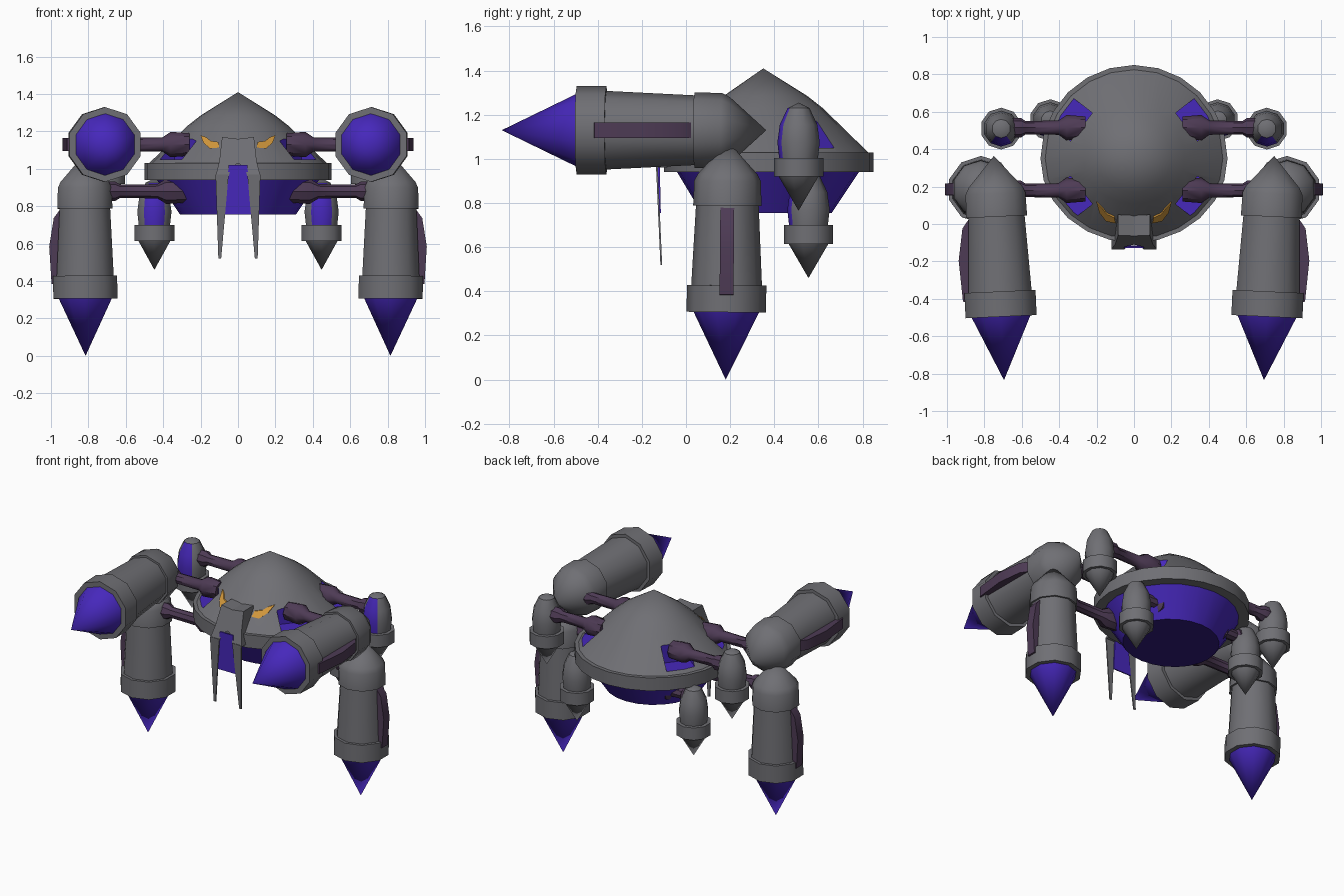
import bpy, bmesh, math
from mathutils import Matrix, Vector

if "Cube" in bpy.data.objects:
    bpy.data.objects.remove(bpy.data.objects["Cube"])

COLOURS = {
    "grey_shell": (0.16, 0.16, 0.175),
    "violet_blue": (0.062, 0.021, 0.5),
    "plum_joint": (0.075, 0.043, 0.09),
    "amber_eye": (0.64, 0.31, 0.045),
    "deep_blue": (0.03, 0.011, 0.2),
}
GREY, BLUE, PLUM, AMBER, DEEP = range(5)
materials = []
for label, rgb in COLOURS.items():
    m = bpy.data.materials.new(label)
    m.use_nodes = True
    m.diffuse_color = (*rgb, 1)
    node = m.node_tree.nodes["Principled BSDF"]
    node.inputs["Base Color"].default_value = (*rgb, 1)
    node.inputs["Roughness"].default_value = 0.8
    materials.append(m)
parts = []


def finish(bm, name, mirror=True):
    """Turn a bmesh into an object, mirrored across the middle if wanted."""
    bmesh.ops.recalc_face_normals(bm, faces=bm.faces)
    mesh = bpy.data.meshes.new(name)
    bm.to_mesh(mesh)
    bm.free()
    for m in materials:
        mesh.materials.append(m)
    ob = bpy.data.objects.new(name, mesh)
    bpy.context.collection.objects.link(ob)
    if mirror:
        mod = ob.modifiers.new("mirror", 'MIRROR')
        mod.use_mirror_merge = False
    parts.append(ob)
    return ob


def revolve(bm, profile, sides, matrix=Matrix(), rule=lambda c: GREY):
    """Spin (radius, height) points round z; rule picks colour by local centre."""
    rings = []
    for r, z in profile:
        if r == 0:
            rings.append([bm.verts.new((0, 0, z))] * sides)
        else:
            rings.append([bm.verts.new((r * math.sin(a), -r * math.cos(a), z))
                          for a in (math.tau * i / sides for i in range(sides))])
    for low, high in zip(rings, rings[1:]):
        for i in range(sides):
            j = (i + 1) % sides
            quad = list(dict.fromkeys((low[i], low[j], high[j], high[i])))
            face = bm.faces.new(quad)
            face.material_index = rule(face.calc_center_median())
    bmesh.ops.transform(bm, matrix=matrix, verts=list({v for ring in rings for v in ring}))


def prism(bm, points, push, colour, matrix=Matrix()):
    """Extrude a polygon along a vector."""
    base = [bm.verts.new(matrix @ Vector(p)) for p in points]
    top = [bm.verts.new(matrix @ (Vector(p) + Vector(push))) for p in points]
    faces = [bm.faces.new(base), bm.faces.new(top[::-1])]
    n = len(base)
    for i in range(n):
        j = (i + 1) % n
        faces.append(bm.faces.new((base[i], top[i], top[j], base[j])))
    for f in faces:
        f.material_index = colour


# Body: domed shell over a tapered bowl, flattened a little at the front
MID = 0.35


def body(name, profile, rule):
    bm = bmesh.new()
    revolve(bm, profile, 24, rule=rule)
    for v in bm.verts:
        v.co.y = MID + v.co.y * (0.9 if v.co.y < 0 else 1)
    return finish(bm, name, False)


dome = body("dome_shell", [(0, 1.41), (0.2, 1.285), (0.27, 1.23), (0.475, 1.03),
                           (0.5, 1.03), (0.5, 0.94), (0, 0.94)], lambda c: GREY)
body("bowl", [(0, 0.95), (0.44, 0.95), (0.31, 0.755), (0, 0.755)],
     lambda c: DEEP if c.z < 0.76 else BLUE)

# Windows cut in the dome around the upper joints
bm = bmesh.new()
for side in (1, -1):
    turn = Matrix.Translation((0, MID, 0)) @ Matrix.Rotation(side * math.radians(38), 4, 'Z')
    a, b = -0.135 * side, 0.055 * side
    prism(bm, [(0.325, a, 1.05), (0.7, a, 1.05), (0.7, b, 1.05), (0.325, b, 1.05)],
          (0, 0, 0.4), BLUE, turn)
cutter = finish(bm, "window_cutter")
parts.remove(cutter)
cutter.hide_render = True
cutter.hide_set(True)
cutter.display_type = 'WIRE'
cut = dome.modifiers.new("windows", 'BOOLEAN')
cut.operation = 'DIFFERENCE'
cut.solver = 'EXACT'
cut.object = cutter


# Large limbs: pointed barrel with collars and an outer fin
def limb(name, tip, end, size):
    tip, end = Vector(tip), Vector(end)
    z = (end - tip).normalized()
    x = Vector((1, 0, 0))
    x = (x - z * x.dot(z)).normalized()
    y = z.cross(x)
    m = Matrix.Translation(tip) @ Matrix((x, y, z)).transposed().to_4x4() @ Matrix.Scale(size, 4)
    bm = bmesh.new()
    revolve(bm, [(0, 0), (0.165, 0.34), (0.2, 0.34), (0.2, 0.475), (0.178, 0.475),
                 (0.158, 0.875), (0.172, 0.875), (0.168, 1.0), (0.15, 1.035), (0, 1.2)],
            10, m, lambda c: BLUE if c.z < 0.3 else GREY)
    finish(bm, name)
    bm = bmesh.new()
    prism(bm, [(0.14, -0.035, 0.41), (0.2, -0.035, 0.43), (0.213, -0.035, 0.65),
               (0.185, -0.035, 0.82), (0.14, -0.035, 0.88)], (0, 0.07, 0), PLUM, m)
    finish(bm, name + "_fin")


limb("front_cannon", (0.695, -0.835, 1.13), (0.75, 0.37, 1.13), 1.0)
limb("front_leg", (0.815, 0.18, 0.0), (0.82, 0.19, 1.08), 0.9)


# Small rear pods with a blue front panel
def pod(name, x, y, z):
    bm = bmesh.new()
    revolve(bm, [(0, 0), (0.09, 0.155), (0.112, 0.155), (0.112, 0.24), (0.088, 0.24),
                 (0.096, 0.31), (0.085, 0.39), (0.05, 0.465), (0, 0.49)], 10,
            Matrix.Translation((x, y, z)),
            lambda c: BLUE if 0.25 < c.z < 0.45 and c.y < -2 * abs(c.x) else GREY)
    finish(bm, name)


pod("upper_rear_pod", 0.71, 0.51, 0.765)
pod("lower_rear_pod", 0.447, 0.555, 0.46)


# Joints: a socket, a thin rod and a flared end, running outwards
def joint(name, x0, x1, y, z):
    n = x1 - x0
    bm = bmesh.new()
    revolve(bm, [(0, 0), (0.06, 0), (0.068, 0.25 * n), (0.038, 0.36 * n),
                 (0.036, 0.8 * n), (0.052, 0.86 * n), (0.052, n), (0, n)], 8,
            Matrix.Translation((x0, y, z)) @ Matrix.Rotation(math.pi / 2, 4, 'Y'),
            lambda c: PLUM)
    finish(bm, name)


joint("upper_front_joint", 0.26, 0.66, 0.18, 1.13)
joint("upper_rear_joint", 0.26, 0.66, 0.515, 1.13)
joint("lower_front_joint", 0.27, 0.72, 0.18, 0.88)
joint("lower_rear_joint", 0.22, 0.4, 0.545, 0.86)

# Face mask: brow block, long tusks and the blue strip between them
bm = bmesh.new()
brow = [(0, 1.16), (0.085, 1.17), (0.1, 1.04), (0.12, 0.96), (0.05, 0.96), (0.035, 1.01), (0, 1.03)]
prism(bm, [(x, -0.06 - (1.17 - z) * 0.36, z) for x, z in brow], (0, 0.11, 0), GREY)
finish(bm, "brow")
bm = bmesh.new()
prism(bm, [(0.05, -0.136, 0.97), (0.12, -0.136, 0.97), (0.105, -0.116, 0.52),
           (0.09, -0.116, 0.52)], (0, 0.008, 0), GREY)
finish(bm, "tusk")
bm = bmesh.new()
prism(bm, [(-0.07, -0.122, 0.755), (0.07, -0.122, 0.755), (0.05, -0.128, 1.02),
           (-0.05, -0.128, 1.02)], (0, 0.008, 0), BLUE)
finish(bm, "mouth_strip", False)

# Eyes: thin plates laid on the dome slope
bm = bmesh.new()
outline = [(0.2, 1.175), (0.17, 1.165), (0.145, 1.145), (0.105, 1.14), (0.1, 1.11), (0.15, 1.105), (0.185, 1.135)]
prism(bm, [(x, MID - 0.9 * math.sqrt((1.5 - z) ** 2 - x * x) - 0.007, z + 0.004)
           for x, z in outline], (0, 0.009, 0), AMBER)
finish(bm, "eye")

# Smooth shading with sharp edges kept
bpy.ops.object.select_all(action='DESELECT')
for ob in parts:
    ob.select_set(True)
bpy.context.view_layer.objects.active = dome
bpy.ops.object.shade_smooth_by_angle(angle=math.radians(38))
